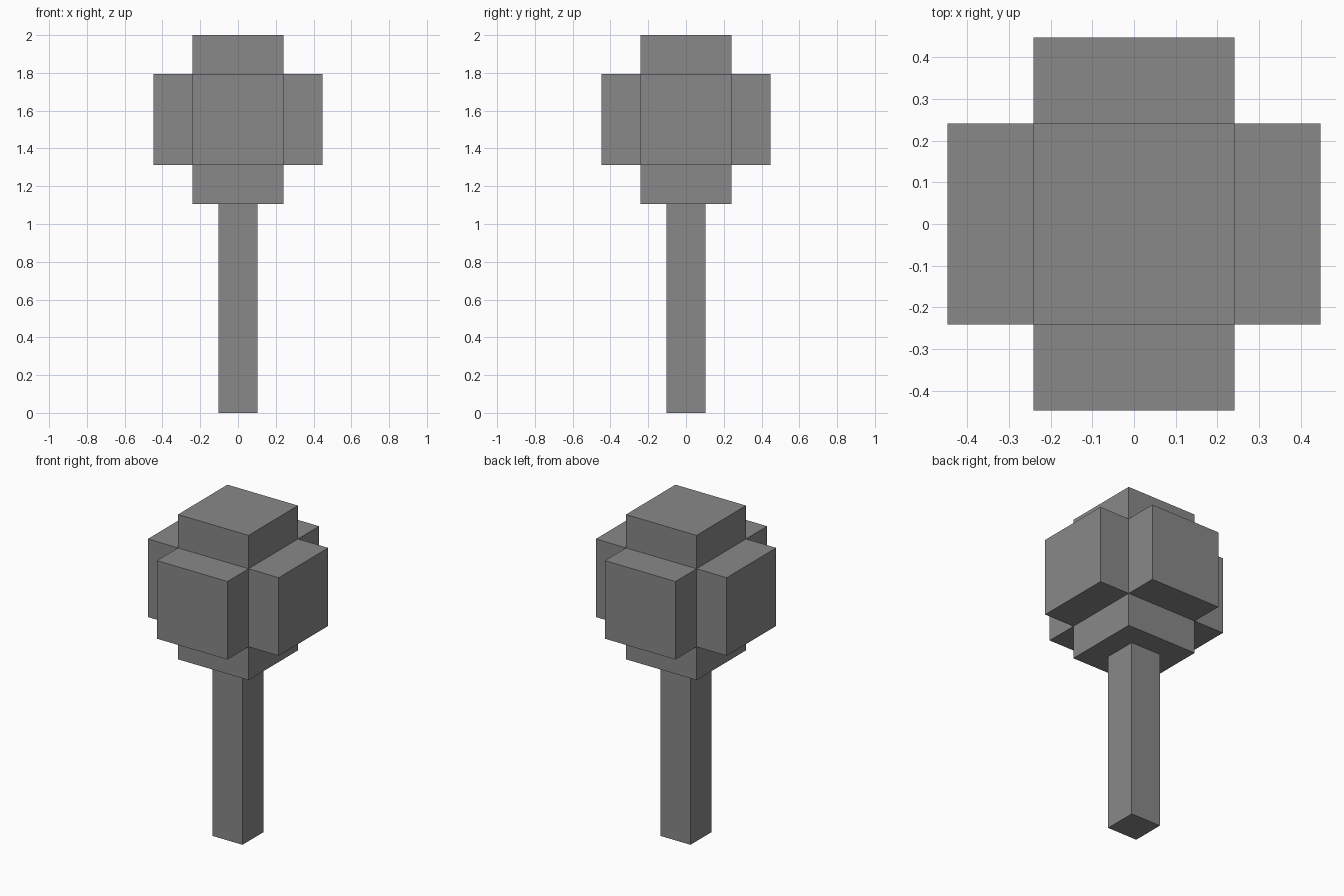
import bpy
import bmesh
from mathutils import Matrix, Vector

default = bpy.data.objects.get("Cube")
if default:
    bpy.data.objects.remove(default, do_unlink=True)

CORE = 0.241                   # half width of the crown's core
REACH = 0.447                  # distance from crown centre to each outer face
CROWN_Z = 2.0 - REACH          # height of the crown's centre
TRUNK_WIDTH = 0.206
TRUNK_TOP = CROWN_Z - REACH    # the trunk meets the underside of the crown


def flat_material(name, color):
    mat = bpy.data.materials.new(name)
    mat.use_nodes = True
    mat.diffuse_color = color
    mat.node_tree.nodes["Principled BSDF"].inputs["Base Color"].default_value = color
    return mat


def box(bm, size, center):
    matrix = Matrix.Translation(center) @ Matrix.Diagonal((*size, 1))
    bmesh.ops.create_cube(bm, size=1, matrix=matrix)


def add_object(name, bm, mat):
    bm.normal_update()
    mesh = bpy.data.meshes.new(name)
    bm.to_mesh(mesh)
    bm.free()
    mesh.materials.append(mat)
    obj = bpy.data.objects.new(name, mesh)
    bpy.context.collection.objects.link(obj)
    return obj


grey = flat_material("grey", (0.25, 0.25, 0.25, 1))

# Trunk: a square post
bm = bmesh.new()
box(bm, (TRUNK_WIDTH, TRUNK_WIDTH, TRUNK_TOP), Vector((0, 0, TRUNK_TOP / 2)))
add_object("trunk", bm, grey)

# Crown: a cube with each of its six faces pushed straight out
bm = bmesh.new()
box(bm, (2 * CORE,) * 3, Vector((0, 0, CROWN_Z)))
bm.normal_update()
pushed = bmesh.ops.extrude_discrete_faces(bm, faces=bm.faces[:])["faces"]
for face in pushed:
    face.normal_update()
    bmesh.ops.translate(bm, verts=face.verts[:], vec=face.normal * (REACH - CORE))
bmesh.ops.remove_doubles(bm, verts=bm.verts[:], dist=0.0001)
bmesh.ops.recalc_face_normals(bm, faces=bm.faces[:])
add_object("crown", bm, grey)
